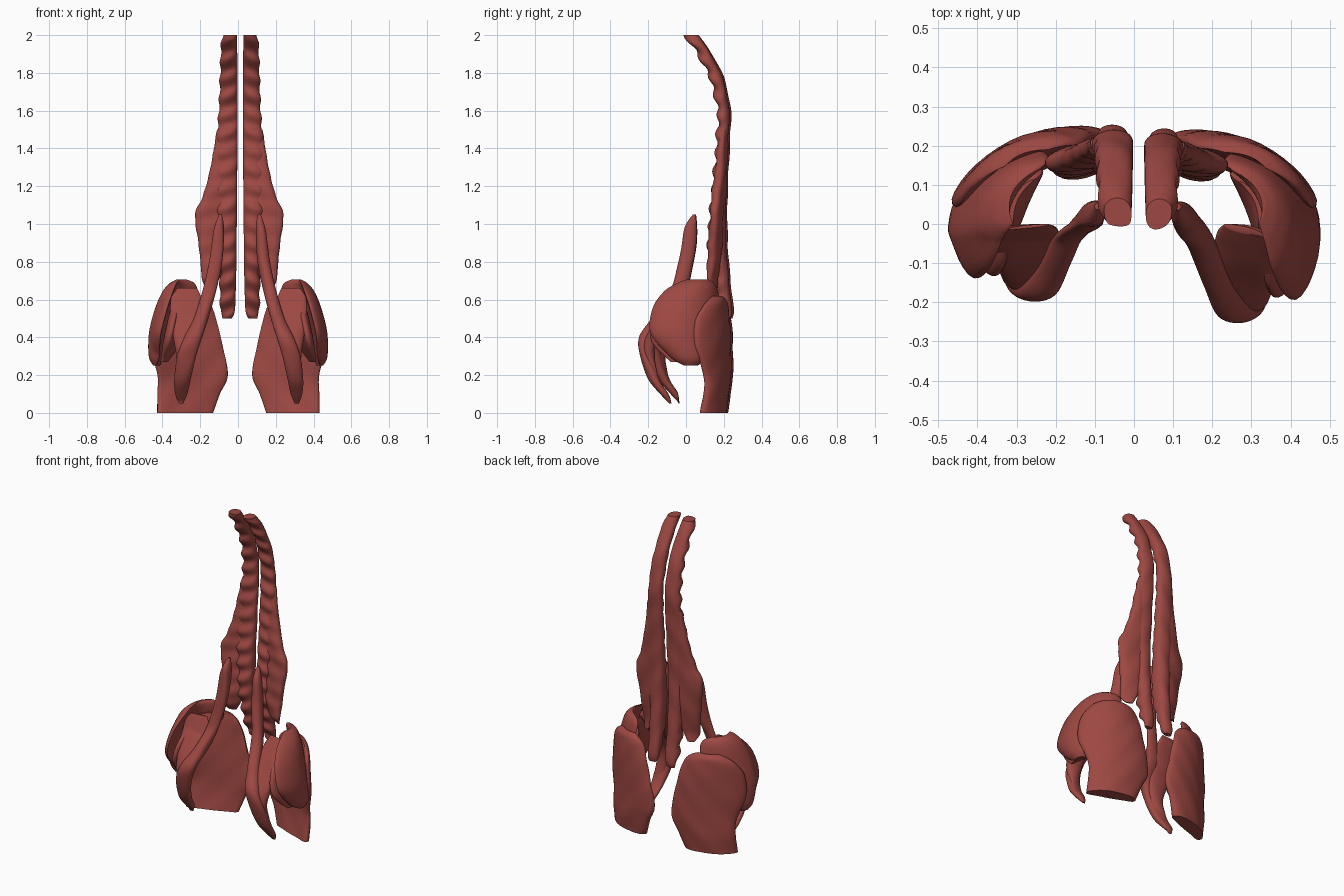
import bpy, bmesh, math

mat = bpy.data.materials.new("muscle_red")
mat.diffuse_color = (0.34, 0.065, 0.055, 1)


def smooth_rows(rows, steps):
    """Catmull-Rom interpolation through the given sections."""
    out = []
    for i in range(len(rows) - 1):
        p = [rows[max(0, i - 1)], rows[i], rows[i + 1], rows[min(len(rows) - 1, i + 2)]]
        for k in range(steps):
            t = k / steps
            out.append([0.5 * (2 * b + (c - a) * t + (2 * a - 5 * b + 4 * c - d) * t * t
                               + (3 * b - a - 3 * c + d) * t ** 3) for a, b, c, d in zip(*p)])
    return out + [list(rows[-1])]


def muscle(name, rows, ripple=0.0, steps=9, sides=32):
    """Loft of crescent sections: z, medial x y, lateral x y, bulge, half thickness."""
    for side in ("right", "left"):
        bm = bmesh.new()
        rings = []
        for z, x0, y0, x1, y1, bulge, thick in smooth_rows(rows, steps):
            length = math.hypot(x1 - x0, y1 - y0) or 1e-4
            nx, ny = (y1 - y0) / length, -(x1 - x0) / length
            ring = []
            for j in range(sides):
                a = 2 * math.pi * j / sides
                s = (1 - math.cos(a)) / 2
                off = math.copysign(abs(math.sin(a)) ** 0.8, math.sin(a)) * max(thick, 0.002)
                # rib grooves on the front and outer edge, smooth back
                wave = ripple * math.sin(2 * math.pi * (z + 0.03 * s) / 0.098)
                wave *= max(0.0, min(1.0, 0.6 + math.sin(a)))
                if off > 0:
                    off += wave * math.sin(a)
                off += bulge * 4 * s * (1 - s)
                x = x0 + (x1 - x0) * s + nx * off + wave * 0.8 * s
                y = y0 + (y1 - y0) * s + ny * off
                # faint fibre unevenness
                y += 0.002 * math.sin(31 * z + 40 * x)
                # the left half sits slightly further back
                if side == "left":
                    x = -(x * 1.05 - 0.025)
                    y = y + 0.055 * min(1, -y / 0.1) if y < 0 else y * 1.04
                ring.append(bm.verts.new((x, y, z)))
            rings.append(ring)
        for r, q in zip(rings, rings[1:]):
            for j in range(sides):
                k = (j + 1) % sides
                bm.faces.new((r[j], r[k], q[k], q[j]))
        bm.faces.new(rings[0])
        bm.faces.new(rings[-1])
        bmesh.ops.recalc_face_normals(bm, faces=bm.faces)
        me = bpy.data.meshes.new(name + "_" + side)
        bm.to_mesh(me)
        bm.free()
        me.materials.append(mat)
        ob = bpy.data.objects.new(name + "_" + side, me)
        bpy.context.collection.objects.link(ob)
        bpy.ops.object.select_all(action='DESELECT')
        ob.select_set(True)
        bpy.context.view_layer.objects.active = ob
        bpy.ops.object.shade_smooth_by_angle(angle=math.radians(50))


# long ribbed columns along the spine
muscle("spine_column", [
    (2.0, .03, .022, .10, .022, 0, .040), (1.93, .028, .078, .11, .078, 0, .036),
    (1.85, .027, .125, .112, .123, 0, .036), (1.75, .026, .168, .115, .165, 0, .034),
    (1.6, .026, .200, .12, .195, 0, .031), (1.45, .027, .197, .13, .19, 0, .031),
    (1.2, .028, .180, .14, .174, 0, .036), (1.0, .03, .170, .13, .162, 0, .044),
    (.8, .032, .172, .12, .165, 0, .050), (.65, .035, .195, .115, .19, 0, .040),
    (.54, .04, .218, .112, .215, 0, .026), (.50, .055, .228, .10, .226, 0, .010)],
    ripple=.0085, steps=16)

# flat sheets beside the lower spine
muscle("loin_sheet", [
    (1.5, .09, .20, .13, .195, 0, .015), (1.3, .07, .19, .162, .175, 0, .028),
    (1.15, .06, .18, .20, .16, 0, .032), (1.05, .06, .178, .24, .15, 0, .032),
    (.9, .07, .172, .223, .138, 0, .034), (.78, .09, .165, .21, .128, 0, .030),
    (.71, .12, .16, .205, .122, 0, .020), (.66, .15, .165, .185, .15, 0, .005)],
    ripple=.003)

# long hip flexors running forward and down
muscle("hip_flexor", [
    (1.05, .105, .045, .12, .045, 0, .008), (.97, .095, .02, .145, .028, 0, .034),
    (.8, .105, -.005, .168, .008, 0, .040), (.65, .135, -.05, .2, -.035, 0, .042),
    (.5, .175, -.145, .245, -.13, 0, .044), (.4, .205, -.215, .295, -.205, 0, .038),
    (.3, .235, -.215, .33, -.21, 0, .032), (.18, .262, -.175, .345, -.165, 0, .029),
    (.1, .28, -.12, .34, -.11, 0, .022), (.05, .30, -.085, .322, -.085, 0, .006)])

# fan muscles lining the pelvis
muscle("pelvis_fan", [
    (.66, .23, .0, .33, -.03, 0, .008), (.61, .21, -.03, .36, -.06, -.01, .030),
    (.53, .205, -.10, .365, -.11, -.01, .034), (.4, .23, -.18, .35, -.175, 0, .034),
    (.3, .25, -.20, .335, -.19, 0, .028), (.2, .28, -.165, .335, -.16, 0, .012)])

# large buttock slabs, cut flat at the base
muscle("large_buttock", [
    (0, .15, .19, .43, .085, -.02, .040), (.1, .115, .205, .43, .10, -.025, .038),
    (.2, .075, .215, .43, .10, -.03, .036), (.35, .10, .22, .465, .055, -.04, .036),
    (.48, .13, .215, .455, .05, -.045, .033), (.56, .155, .205, .425, .09, -.035, .027),
    (.60, .19, .195, .385, .12, -.03, .018), (.62, .23, .185, .34, .14, -.02, .006)])

# side hip shells wrapping forward
muscle("side_hip", [
    (.25, .42, .06, .44, -.01, -.01, .010), (.30, .40, .11, .43, -.09, -.03, .028),
    (.42, .32, .165, .42, -.185, -.065, .034), (.55, .26, .18, .39, -.18, -.075, .037),
    (.64, .235, .17, .36, -.12, -.07, .034), (.685, .245, .15, .34, -.05, -.05, .024),
    (.705, .28, .12, .32, 0, -.03, .005)])

# deep hip lobes inside the shells
muscle("deep_hip", [
    (.27, .38, .04, .405, -.08, -.01, .010), (.38, .31, .10, .375, -.185, -.02, .032),
    (.5, .26, .13, .35, -.16, -.03, .032), (.59, .25, .13, .33, -.05, -.03, .024),
    (.63, .27, .11, .32, -.01, -.02, .006)])
